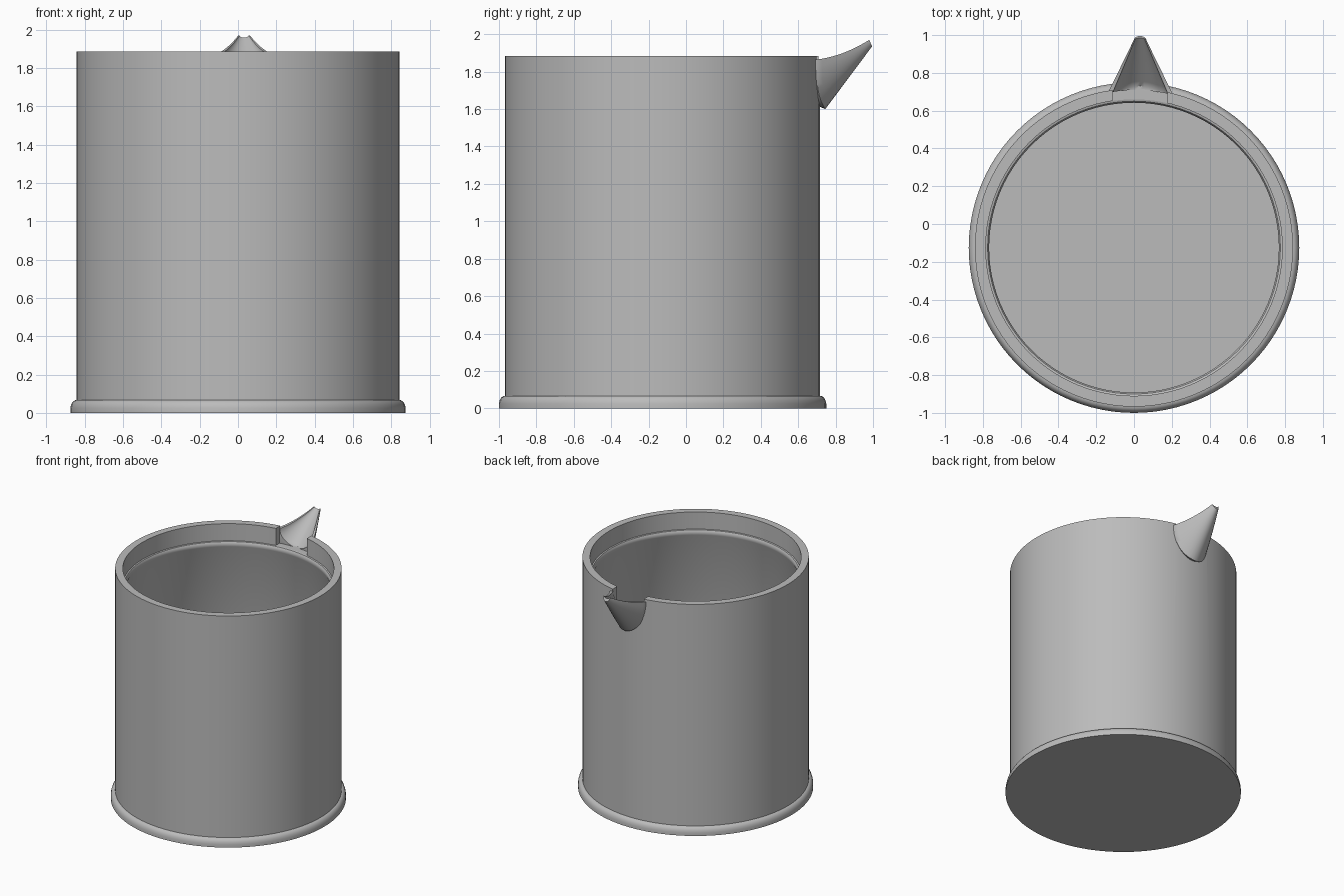
import bpy, bmesh, math

if "Cube" in bpy.data.objects:
    bpy.data.objects.remove(bpy.data.objects["Cube"])

CY = -0.125      # centre of the round vessel in y
R = 0.842        # outer wall radius
SX = 0.032       # spout centre in x
SEG = 96

grey = bpy.data.materials.new("grey")
grey.diffuse_color = (0.5, 0.5, 0.5, 1)
grey.use_nodes = True
grey.node_tree.nodes["Principled BSDF"].inputs["Base Color"].default_value = grey.diffuse_color


def finish(name, bm, angle=35):
    bmesh.ops.recalc_face_normals(bm, faces=bm.faces)
    me = bpy.data.meshes.new(name)
    bm.to_mesh(me)
    bm.free()
    ob = bpy.data.objects.new(name, me)
    bpy.context.collection.objects.link(ob)
    me.materials.append(grey)
    smooth(ob, angle)
    return ob


def smooth(ob, angle=35):
    bpy.ops.object.select_all(action='DESELECT')
    ob.select_set(True)
    bpy.context.view_layer.objects.active = ob
    bpy.ops.object.shade_smooth_by_angle(angle=math.radians(angle))


def lathe(name, profile):
    """Closed solid turned from (radius, z) points, both ends capped."""
    bm = bmesh.new()
    rings = [[bm.verts.new((r * math.cos(2 * math.pi * i / SEG),
                            CY + r * math.sin(2 * math.pi * i / SEG), z))
              for i in range(SEG)] for r, z in profile]
    for a, b in zip(rings, rings[1:]):
        for i in range(SEG):
            j = (i + 1) % SEG
            bm.faces.new((a[i], a[j], b[j], b[i]))
    bm.faces.new(rings[0])
    bm.faces.new(rings[-1])
    return finish(name, bm)


# Vessel with rim recess, lid ledge and inner floor
vessel = lathe("vessel", [
    (R, 0.02), (R, 1.885), (0.785, 1.885), (0.785, 1.745), (0.775, 1.742),
    (0.767, 1.73), (0.767, 1.705), (0.77, 1.70), (0.77, 0.07)])

# Rounded foot ring with closed underside
lathe("foot_ring", [(0.875, 0), (0.875, 0.025), (0.871, 0.043),
                    (0.862, 0.058), (0.85, 0.066), (0.835, 0.068)])

# Pouring notch through the rim
bm = bmesh.new()
bmesh.ops.create_cube(bm, size=1)
for v in bm.verts:
    v.co.x = SX + math.copysign(0.145, v.co.x)
    v.co.y = 0.72 + math.copysign(0.15, v.co.y)
    v.co.z = 2.1 if v.co.z > 0 else 1.745
cutter = finish("notch_cutter", bm)
cutter.hide_render = True
mod = vessel.modifiers.new("notch", 'BOOLEAN')
mod.operation, mod.object, mod.solver = 'DIFFERENCE', cutter, 'EXACT'
bpy.context.view_layer.objects.active = vessel
bpy.ops.object.modifier_apply(modifier=mod.name)
bpy.data.objects.remove(cutter)
smooth(vessel)


# Spout: tapering U-shaped shell lofted from the wall to the tip
def wall_y(x):
    return CY + math.sqrt(R * R - x * x) - 0.008


def section(t, half_base, half_tip, bottom_base, bottom_tip, n=20):
    """One U section; bottoms are (y, z) of the lowest point."""
    mix = lambda a, b: a + (b - a) * t
    y_top = mix(0.70, 0.98)
    z_top = mix(1.865, 1.97) - 0.07 * t * (1 - t)
    y_bot = mix(bottom_base[0], bottom_tip[0])
    z_bot = mix(bottom_base[1], bottom_tip[1])
    pts = []
    for k in range(n + 1):
        a = math.pi * k / n
        s = math.sin(a)
        pts.append((SX + mix(half_base, half_tip) * math.cos(a),
                    y_top + (y_bot - y_top) * s ** (4 - 3 * t),
                    z_top + (z_bot - z_top) * s))
    return pts


def shell(*args):
    rows = [section(i / 10, *args) for i in range(11)]
    root = [(x, wall_y(x), z + 0.015 * (z < 1.74)) for x, y, z in rows[0]]
    return [root] + rows


outer = shell(0.167, 0.03, (0.745, 1.60), (0.995, 1.935))
inner = shell(0.143, 0.024, (0.73, 1.743), (0.984, 1.958))
bm = bmesh.new()
loops = [[bm.verts.new(p) for p in row] for row in outer + inner[::-1]]
for a, b in zip(loops, loops[1:] + loops[:1]):
    for k in range(len(a) - 1):
        bm.faces.new((a[k], a[k + 1], b[k + 1], b[k]))
# Top edges of the shell
m = len(outer)
for k in (0, -1):
    for i in range(m - 1):
        bm.faces.new((loops[i][k], loops[i + 1][k],
                      loops[2 * m - 2 - i][k], loops[2 * m - 1 - i][k]))
finish("spout", bm, 40)
